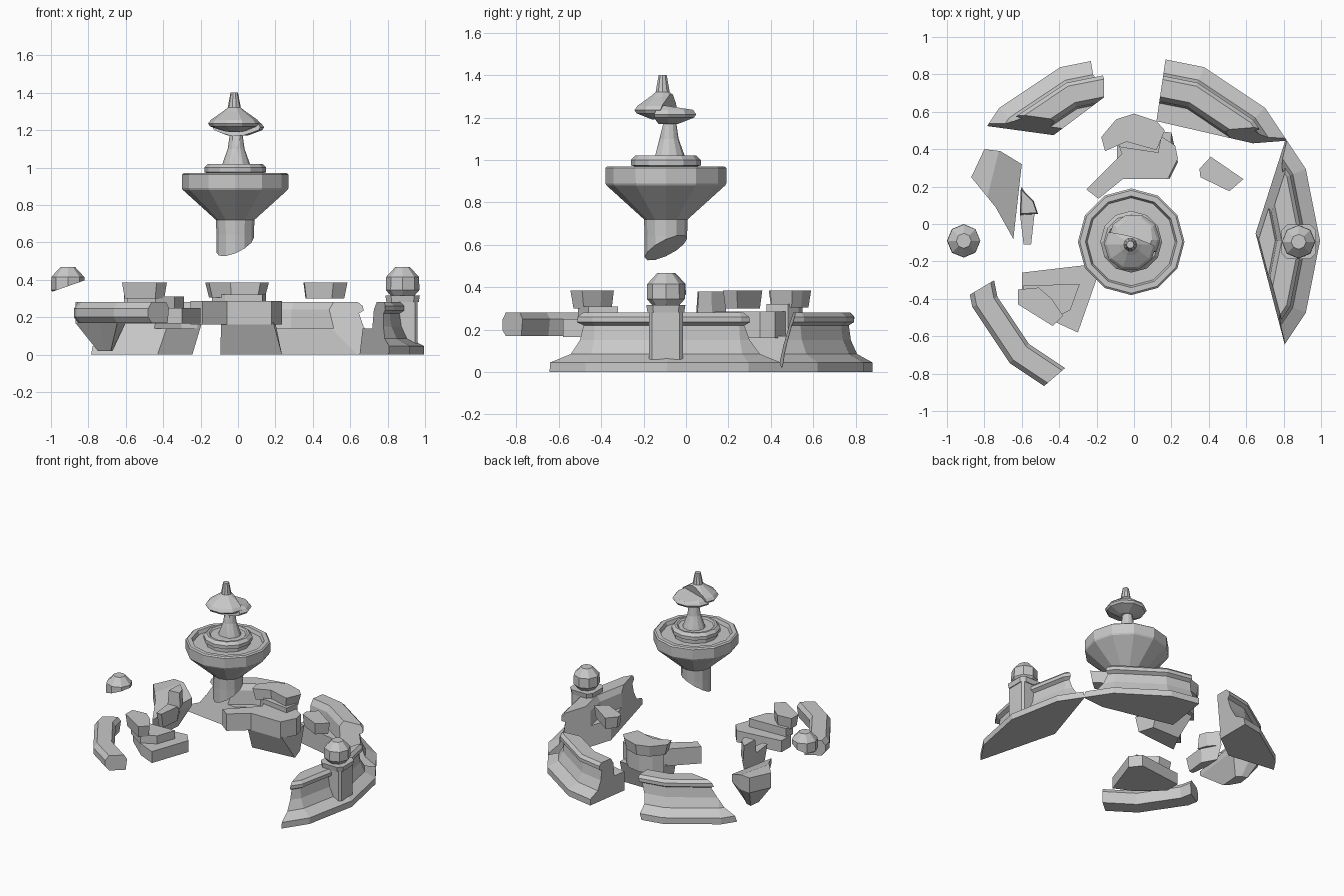
import bpy, bmesh, math
from mathutils import Vector

cube = bpy.data.objects.get("Cube")
if cube:
    bpy.data.objects.remove(cube)

CX, CY = -0.01, -0.09

stone = bpy.data.materials.new("grey_stone")
stone.use_nodes = True
GREY = (0.58, 0.58, 0.58, 1)
stone.diffuse_color = GREY
stone.node_tree.nodes["Principled BSDF"].inputs["Base Color"].default_value = GREY


def solid(name, loops, cuts=()):
    """Skin closed loops into a capped solid, then break it along planes (point, outward normal)."""
    bm = bmesh.new()
    rings = [[bm.verts.new(p) for p in loop] for loop in loops]
    n = len(rings[0])
    for a, b in zip(rings, rings[1:]):
        for i in range(n):
            j = (i + 1) % n
            bm.faces.new((a[i], a[j], b[j], b[i]))
    bm.faces.new(rings[0][::-1])
    bm.faces.new(rings[-1])
    bmesh.ops.recalc_face_normals(bm, faces=bm.faces)
    for point, normal in cuts:
        geom = bm.verts[:] + bm.edges[:] + bm.faces[:]
        bmesh.ops.bisect_plane(bm, geom=geom, plane_co=Vector(point),
                               plane_no=Vector(normal).normalized(), clear_outer=True)
        bmesh.ops.holes_fill(bm, edges=[e for e in bm.edges if e.is_boundary], sides=0)
    bmesh.ops.recalc_face_normals(bm, faces=bm.faces)
    mesh = bpy.data.meshes.new(name)
    bm.to_mesh(mesh)
    bm.free()
    mesh.materials.append(stone)
    obj = bpy.data.objects.new(name, mesh)
    bpy.context.collection.objects.link(obj)


def lathe(name, profile, sides, x=CX, y=CY, cuts=()):
    loops = []
    for r, z in profile:
        angles = [math.tau * i / sides for i in range(sides)]
        loops.append([(x + r * math.cos(a), y + r * math.sin(a), z) for a in angles])
    solid(name, loops, cuts)


def sector(name, profile, first, last, cuts=()):
    """Part of a sixteen-sided ring, between two corner numbers."""
    loops = []
    for k in range(first, last + 1):
        a = math.tau * k / 16
        loops.append([(CX + r * math.cos(a), CY + r * math.sin(a), z) for r, z in profile])
    solid(name, loops, cuts)


def slab(name, outline, z0, z1, taper=1.0, cuts=()):
    """Upright prism; taper scales the lower outline about its middle."""
    mx = sum(p[0] for p in outline) / len(outline)
    my = sum(p[1] for p in outline) / len(outline)
    low = [(mx + (x - mx) * taper, my + (y - my) * taper, z0) for x, y in outline]
    solid(name, [low, [(x, y, z1) for x, y in outline]], cuts)


def side(p, q, lean=0.0):
    """Break plane along the ground line p-q, discarding what lies to its right."""
    return ((p[0], p[1], 0), (q[1] - p[1], p[0] - q[0], lean * math.dist(p, q)))


# Outer basin wall, broken in three standing pieces
WALL = [(0.6, 0), (1.005, 0), (1.005, 0.045), (0.93, 0.085), (0.9, 0.15), (0.89, 0.22),
        (0.915, 0.235), (0.915, 0.26), (0.895, 0.28), (0.8, 0.28), (0.775, 0.24),
        (0.765, 0.14), (0.6, 0.14)]
sector("east_wall", WALL, -2, 2, [
    side((0.65, -0.05), (0.81, -0.66), 0.06),
    side((0.81, 0.45), (0.65, -0.05), 0.18)])
sector("north_east_wall", WALL, 1, 4, [
    side((0.17, 0.89), (0.12, 0.55)),
    side((0.12, 0.55), (0.62, 0.435)),
    side((0.62, 0.43), (0.81, 0.445), 0.3)])
sector("north_west_wall", WALL, 4, 7, [
    side((-0.795, 0.525), (-0.43, 0.475), 0.3),
    side((-0.43, 0.475), (-0.17, 0.67)),
    ((-0.16, 0.8, 0.28), (1, 0, -0.3))])

# Loose rim piece
RIM = [(0.79, 0.17), (0.9, 0.17), (0.925, 0.2), (0.925, 0.245), (0.9, 0.28), (0.8, 0.28), (0.78, 0.25)]
sector("loose_rim", RIM, 8, 12, [
    side((-0.755, -0.305), (-0.89, -0.385)),
    side((-0.485, -0.87), (-0.38, -0.78))])

# West wall fragment, narrowing downwards
west_top = [(-0.8, 0.4), (-0.87, 0.25), (-0.74, 0.09), (-0.645, -0.08), (-0.6, 0.32), (-0.715, 0.39)]
west_low = [(-0.74, 0.3), (-0.75, 0.22), (-0.71, 0.15), (-0.68, 0.12), (-0.67, 0.26), (-0.7, 0.29)]
solid("west_fragment", [[(x, y, 0.02) for x, y in west_low],
                        [(x, y, 0.17) for x, y in west_top],
                        [(x, y, 0.28) for x, y in west_top]],
      [((-0.72, 0.2, 0.26), (0.4, -0.1, 1))])

# Thin west shard with its coping
slab("west_shard", [(-0.6, 0.2), (-0.61, 0.055), (-0.59, -0.11), (-0.55, -0.11), (-0.53, 0.07)],
     0.17, 0.28, 0.8)
slab("west_coping", [(-0.6, 0.18), (-0.605, 0.055), (-0.52, 0.06), (-0.54, 0.12)], 0.27, 0.38, 1.15)

# North plinth fragment
slab("north_plinth", [(-0.255, 0.185), (-0.19, 0.135), (-0.06, 0.24), (0.18, 0.24), (0.235, 0.35),
                      (0.22, 0.42), (0.1, 0.5), (-0.1, 0.47), (-0.065, 0.375)], 0.16, 0.285)
solid("north_plinth_foot", [
    [(-0.095, 0.3, 0), (0.235, 0.33, 0), (0.2, 0.44, 0), (-0.02, 0.44, 0)],
    [(-0.09, 0.24, 0.17), (0.19, 0.24, 0.17), (0.2, 0.49, 0.17), (-0.09, 0.5, 0.17)]])
slab("north_coping_neck", [(-0.14, 0.46), (-0.07, 0.41), (0.13, 0.38), (0.15, 0.48), (0.1, 0.53),
                           (0, 0.55), (-0.09, 0.52)], 0.17, 0.32)
slab("north_coping", [(-0.175, 0.465), (-0.155, 0.39), (-0.04, 0.44), (0.12, 0.395), (0.165, 0.5),
                      (0.12, 0.55), (0, 0.59), (-0.095, 0.56)], 0.305, 0.385, 0.88)

# South-west plinth fragment
slab("south_west_plinth", [(-0.6, -0.26), (-0.6, -0.37), (-0.43, -0.52), (-0.3, -0.58),
                           (-0.2, -0.295), (-0.26, -0.22)], 0.165, 0.25)
slab("south_west_neck", [(-0.59, -0.33), (-0.59, -0.41), (-0.44, -0.51), (-0.34, -0.46),
                         (-0.29, -0.32)], 0.24, 0.31)
slab("south_west_coping", [(-0.62, -0.35), (-0.62, -0.43), (-0.435, -0.545), (-0.38, -0.49),
                           (-0.44, -0.4), (-0.51, -0.34)], 0.3, 0.385, 0.88)

# Small loose coping
slab("loose_coping", [(0.35, 0.295), (0.355, 0.25), (0.51, 0.175), (0.585, 0.24), (0.41, 0.36)],
     0.3, 0.385, 0.88)


# Pillar with cap and ball
def chamfered(x, y, h, c):
    return [(x + sx * a, y + sy * b) for sx, sy, a, b in (
        (1, 1, h, h - c), (1, 1, h - c, h), (-1, 1, h - c, h), (-1, 1, h, h - c),
        (-1, -1, h, h - c), (-1, -1, h - c, h), (1, -1, h - c, h), (1, -1, h, h - c))]


PX, PY = 0.88, CY - 0.005
slab("pillar", chamfered(PX, PY, 0.08, 0.015), 0.06, 0.3)
slab("pillar_cap", chamfered(PX, PY, 0.092, 0.03), 0.28, 0.315, 0.94)
BALL = [(0.055, 0.305), (0.09, 0.345), (0.088, 0.415), (0.04, 0.467)]
lathe("pillar_ball", BALL, 8, PX, PY)
lathe("loose_ball", BALL, 8, -0.91, CY, [((-0.91, CY, 0.365), (0.35, 0, -1))])

# Upper bowl on its broken stem
BOWL = [(0.1, 0.5), (0.1, 0.64), (0.103, 0.72), (0.28, 0.88), (0.285, 0.89), (0.285, 0.962), (0.275, 0.97),
        (0.245, 0.97), (0.235, 0.945), (0.15, 0.945), (0.15, 0.97), (0.165, 0.975), (0.165, 1.0),
        (0.145, 1.02), (0.13, 1.02), (0.12, 1.01)]
lathe("upper_bowl", BOWL, 12, CX - 0.005, CY - 0.005,
      [((CX, CY, 0.59), (0.4, 0.45, -1))])
lathe("upper_stem", [(0.08, 1.0), (0.07, 1.03), (0.045, 1.1), (0.035, 1.17), (0.045, 1.2)], 12,
      CX, CY + 0.01, [((CX, CY - 0.035, 1.1), (0, -1, 0.25))])

# Split top saucer with finial
SAUCER = [(0.05, 1.19), (0.13, 1.22), (0.14, 1.235), (0.125, 1.255), (0.06, 1.3), (0.035, 1.32),
          (0.02, 1.4)]
lathe("saucer_front", SAUCER, 10, CX - 0.01, CY - 0.02,
      [((CX, CY + 0.01, 1.25), (0.3, 1, -0.2)), ((CX, CY, 1.215), (0, 0.4, -1))])
lathe("saucer_back", [(r, z - 0.02) for r, z in SAUCER[:5]], 10, CX + 0.01, CY + 0.005,
      [((CX, CY - 0.02, 1.22), (-0.3, -1, 0.2)), ((CX, CY, 1.255), (0, 0.15, 1))])
